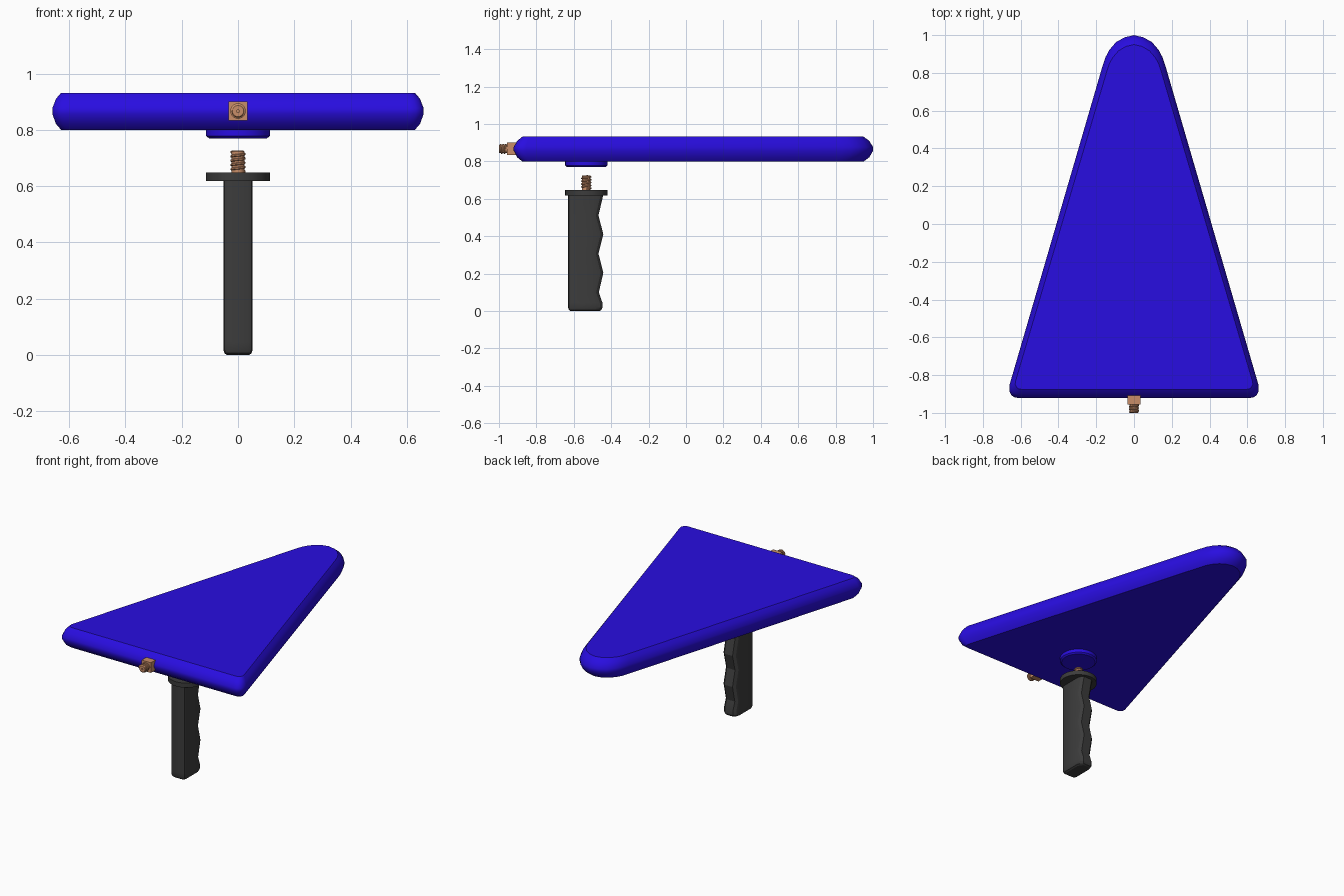
import bpy, bmesh, math
from mathutils import Matrix, Vector

if "Cube" in bpy.data.objects:
    bpy.data.objects.remove(bpy.data.objects["Cube"])


def material(name, rgb):
    m = bpy.data.materials.new(name)
    m.diffuse_color = (*rgb, 1)
    m.use_nodes = True
    m.node_tree.nodes["Principled BSDF"].inputs["Base Color"].default_value = m.diffuse_color
    return m


BLUE = material("blue", (0.022, 0.004, 0.75))
DARK = material("dark_rubber", (0.045, 0.045, 0.045))
COPPER = material("copper", (0.58, 0.27, 0.14))


def finish(bm, name, mat, angle=25, matrix=None):
    bmesh.ops.recalc_face_normals(bm, faces=bm.faces)
    if matrix:
        bmesh.ops.transform(bm, matrix=matrix, verts=bm.verts)
    me = bpy.data.meshes.new(name)
    bm.to_mesh(me)
    bm.free()
    ob = bpy.data.objects.new(name, me)
    bpy.context.collection.objects.link(ob)
    me.materials.append(mat)
    bpy.ops.object.select_all(action='DESELECT')
    ob.select_set(True)
    bpy.context.view_layer.objects.active = ob
    bpy.ops.object.shade_smooth_by_angle(angle=math.radians(angle))
    return ob


def loft(bm, rings, cap=True, closed=False):
    rows = [[bm.verts.new(p) for p in r] for r in rings]
    n = len(rows[0])
    pairs = list(zip(rows, rows[1:])) + ([(rows[-1], rows[0])] if closed else [])
    for a, b in pairs:
        for i in range(n):
            j = (i + 1) % n
            bm.faces.new((a[i], a[j], b[j], b[i]))
    if cap:
        bm.faces.new(rows[0])
        bm.faces.new(rows[-1])


def circle(r, z, n=32):
    return [(r * math.cos(2 * math.pi * i / n), r * math.sin(2 * math.pi * i / n), z)
            for i in range(n)]


def lathe(name, profile, mat, matrix, closed=False):
    bm = bmesh.new()
    loft(bm, [circle(r, z) for r, z in profile], not closed, closed)
    return finish(bm, name, mat, 30, matrix)


# Wedge head: right half of outer and inner outlines, mirrored and lofted
outer = [(0, 1.0), (.05, .988), (.095, .963), (.13, .922), (.15, .885), (.167, .835),
         (.66, -.855), (.66, -.885), (.65, -.906), (.632, -.918), (.61, -.921)]
inner = [(0, .95), (.043, .94), (.082, .917), (.112, .882), (.13, .85), (.145, .805),
         (.628, -.835), (.629, -.85), (.622, -.864), (.612, -.872), (.598, -.875)]


def outline(t, z):
    h = [(a[0] + (b[0] - a[0]) * t, a[1] + (b[1] - a[1]) * t, z)
         for a, b in zip(outer, inner)]
    return h + [(-x, y, zz) for x, y, zz in reversed(h[1:])]


bm = bmesh.new()
loft(bm, [outline(t, z) for t, z in ((1, .80), (.4, .822), (0, .857), (0, .877),
                                     (.4, .910), (1, .932))])
finish(bm, "wedge_head", BLUE, 35)

# Socket disc beneath the head, and flange on top of the grip
AXIS = Matrix.Translation((0, -.533, 0))
lathe("socket_disc", [(.103, .77), (.113, .778), (.113, .81)], BLUE, AXIS)
lathe("grip_flange", [(.113, .618), (.113, .648)], DARK, AXIS)

# Grip: rounded rectangle sections following a wavy finger edge
front = [(.0, -.462), (.006, -.453), (.018, -.447), (.045, -.447), (.1, -.466),
         (.205, -.442), (.307, -.468), (.41, -.442), (.512, -.468), (.622, -.442)]


def section(z, yf):
    inset = {.0: .012, .006: .004}.get(z, 0)
    w, yb, c = .052 - inset, -.63 + inset, .016
    h = [(w - c, yb), (w - c * .3, yb + c * .3), (w, yb + c),
         (w, yf - .035), (w - .007, yf - .014), (w - .022, yf)]
    return [(x, y, z) for x, y in h] + [(-x, y, z) for x, y in reversed(h)]


bm = bmesh.new()
loft(bm, [section(z, y) for z, y in front])
finish(bm, "grip", DARK, 25)


# Threaded stud: bored core plus a helical ridge
def stud(name, length, turns, matrix):
    core = [(.005, length - .02), (.005, length), (.02, length), (.023, length - .003),
            (.023, -.005), (.005, -.005)]
    lathe(name + "_core", core, COPPER, matrix, closed=True)
    bm = bmesh.new()
    steps, pitch = 24, length / (turns + .6)
    rings = []
    for i in range(int(turns * steps) + 1):
        a = 2 * math.pi * i / steps
        d = Vector((math.cos(a), math.sin(a), 0))
        z = pitch * (.3 + i / steps)
        rings.append([d * r + Vector((0, 0, z + k * pitch)) for r, k in
                      ((.021, -.38), (.0275, -.15), (.0275, .15), (.021, .38))])
    loft(bm, rings)
    finish(bm, name + "_thread", COPPER, 30, matrix)


stud("grip_stud", .078, 4.5, Matrix.Translation((0, -.533, .648)))
stud("inlet_stud", .045, 2.5,
     Matrix.Translation((0, -.955, .867)) @ Matrix.Rotation(math.pi / 2, 4, 'X'))

# Square inlet block on the rear edge
bm = bmesh.new()
bmesh.ops.create_cube(bm, size=1, matrix=Matrix.Translation((0, -.931, .867))
                      @ Matrix.Diagonal((.067, .05, .067, 1)))
finish(bm, "inlet_block", COPPER)
